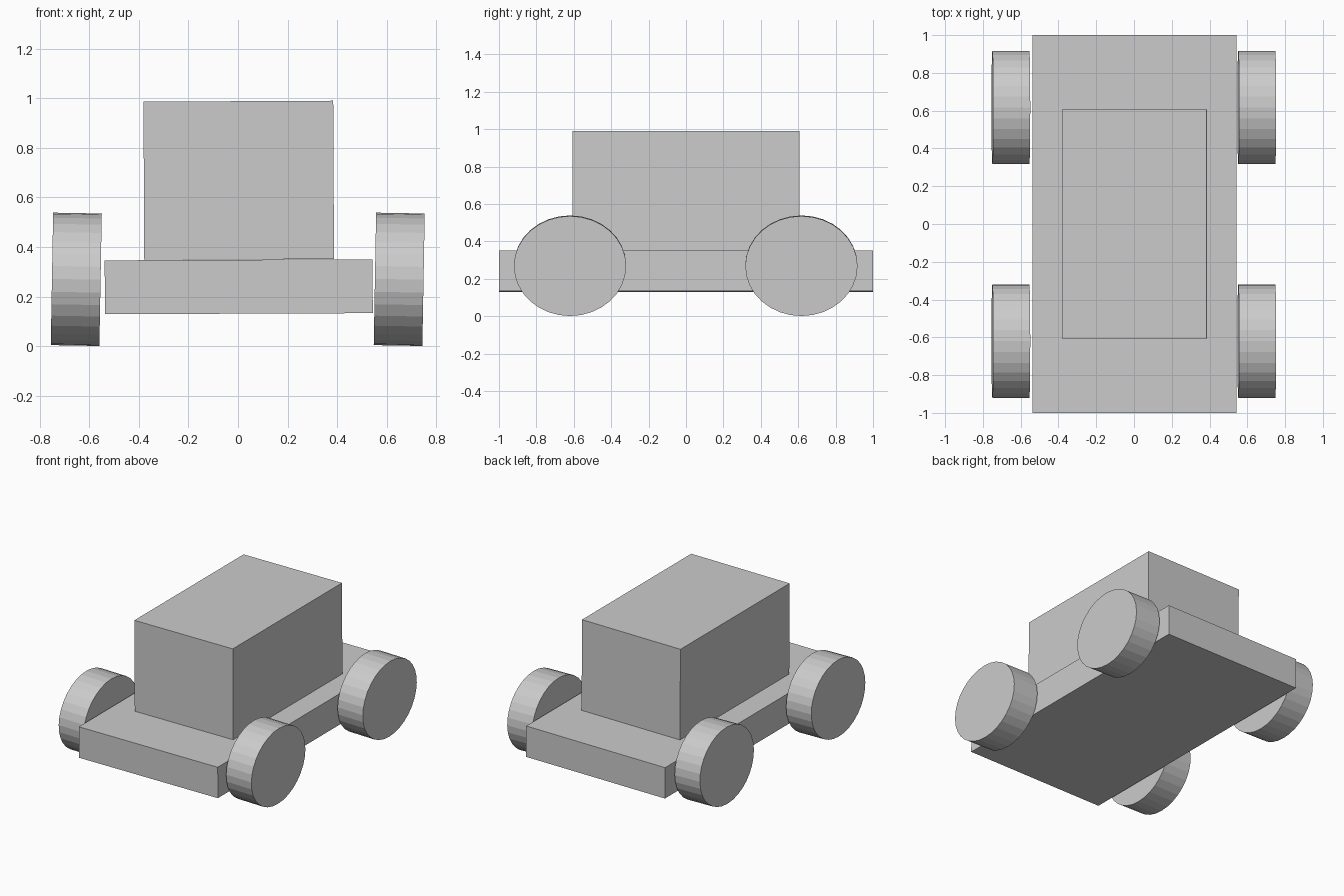
import bpy
import math
from mathutils import Matrix

if "Cube" in bpy.data.objects:
    bpy.data.objects.remove(bpy.data.objects["Cube"])


def box(name, center, size, tilt):
    bpy.ops.mesh.primitive_cube_add(size=1)
    ob = bpy.context.object
    ob.name = name
    ob.data.transform(Matrix.Diagonal((*size, 1)))
    ob.location = center
    ob.rotation_euler = (0, tilt, 0)
    return ob


def wheel(name, x, y):
    # Slightly squashed cylinder with its axle along x and a small camber
    bpy.ops.mesh.primitive_cylinder_add(vertices=32, radius=1, depth=1)
    ob = bpy.context.object
    ob.name = name
    turn = Matrix.Rotation(math.pi / 2, 4, 'Y')
    ob.data.transform(Matrix.Diagonal((0.196, 0.30, 0.267, 1)) @ turn)
    ob.location = (x, y, 0.27)
    ob.rotation_euler = (0, 0.018, 0)
    return ob


# Flat chassis slab and the cabin standing on it
box("chassis", (0.003, 0, 0.24), (1.08, 2.0, 0.217), -0.004)
box("cabin", (0.003, 0, 0.669), (0.765, 1.213, 0.638), -0.005)

# Four wheels
for side, x in (("left", -0.652), ("right", 0.65)):
    for end, y in (("front", -0.62), ("rear", 0.617)):
        wheel(f"{end}_{side}_wheel", x, y)
